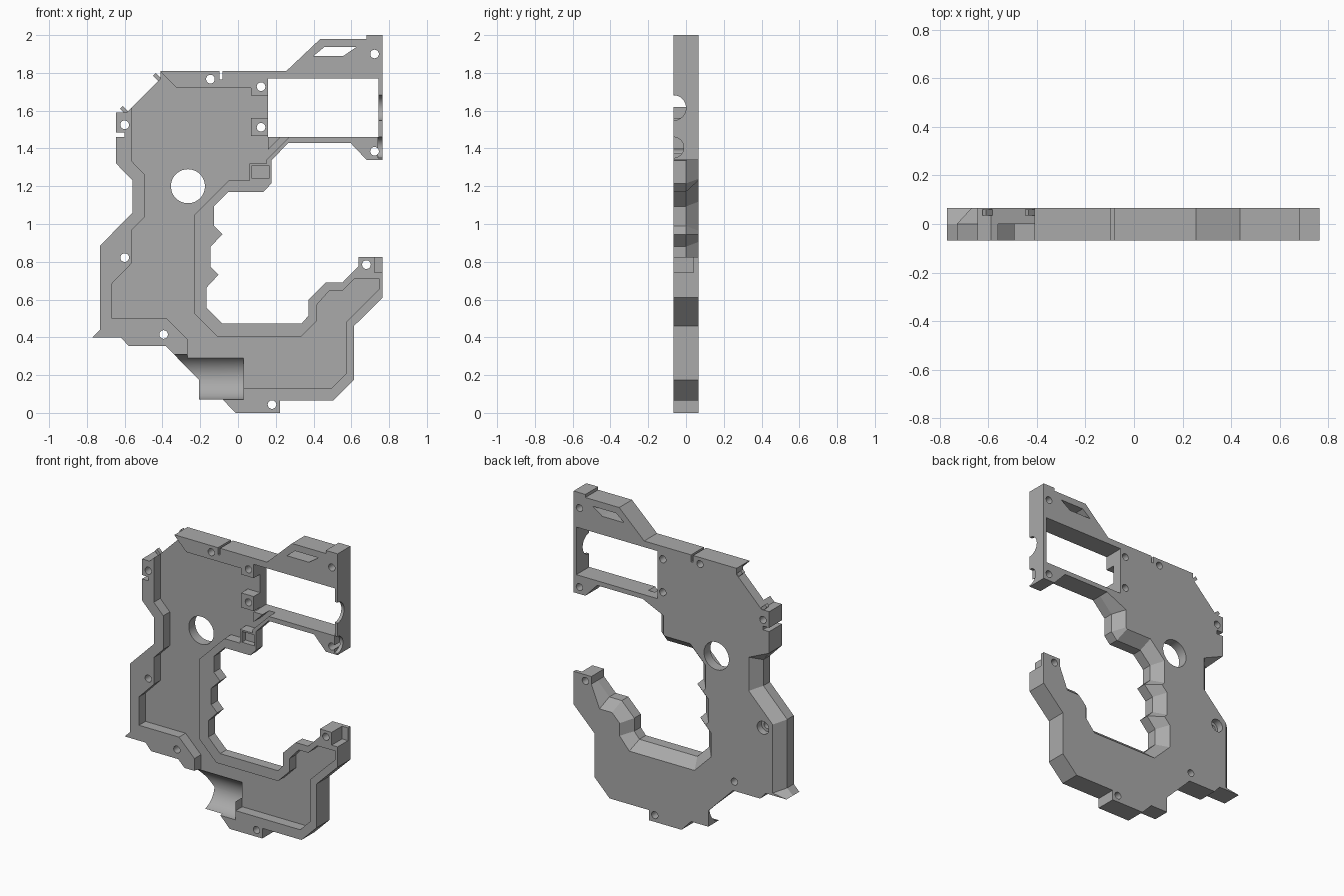
import bpy, bmesh, math
from mathutils import Vector

if "Cube" in bpy.data.objects:
    bpy.data.objects.remove(bpy.data.objects["Cube"])

FRONT, FLOOR, BACK = -0.067, 0.0, 0.065

grey = bpy.data.materials.new("matte grey")
grey.use_nodes = True
grey.diffuse_color = (0.4, 0.4, 0.4, 1)
grey.node_tree.nodes["Principled BSDF"].inputs["Base Color"].default_value = (0.4, 0.4, 0.4, 1)


def loft(name, rings):
    """Solid through matching (y, points) rings, capped at both ends."""
    bm = bmesh.new()
    loops = [[bm.verts.new((x, y, z)) for x, z in pts] for y, pts in rings]
    n = len(loops[0])
    for a, b in zip(loops, loops[1:]):
        for i in range(n):
            j = (i + 1) % n
            bm.faces.new((a[i], a[j], b[j], b[i]))
    bm.faces.new(loops[0][::-1])
    bm.faces.new(loops[-1])
    bmesh.ops.recalc_face_normals(bm, faces=bm.faces)
    mesh = bpy.data.meshes.new(name)
    bm.to_mesh(mesh)
    bm.free()
    mesh.materials.append(grey)
    ob = bpy.data.objects.new(name, mesh)
    bpy.context.collection.objects.link(ob)
    return ob


def prism(name, pts, y0, y1):
    return loft(name, [(y0, pts), (y1, pts)])


def rect(x0, x1, z0, z1):
    return [(x0, z0), (x1, z0), (x1, z1), (x0, z1)]


def circle(x, z, r, n=32):
    return [(x + r * math.cos(2 * math.pi * i / n), z + r * math.sin(2 * math.pi * i / n))
            for i in range(n)]


def rod_x(name, x0, x1, z, r):
    """Cylinder along x, centred on the front plane."""
    bpy.ops.mesh.primitive_cylinder_add(vertices=64, radius=r, depth=x1 - x0,
                                        location=((x0 + x1) / 2, FRONT, z),
                                        rotation=(0, math.pi / 2, 0))
    ob = bpy.context.object
    ob.name = name
    ob.data.materials.append(grey)
    return ob


def cut(target, cutter):
    mod = target.modifiers.new("cut", "BOOLEAN")
    mod.operation, mod.solver, mod.object = "DIFFERENCE", "EXACT", cutter
    bpy.context.view_layer.objects.active = target
    bpy.ops.object.modifier_apply(modifier=mod.name)
    bpy.data.objects.remove(cutter)


def inset(pts, i, d):
    """Mitred inward offset of one corner of a clockwise outline."""
    p, q, r = (Vector(pts[k % len(pts)]) for k in (i - 1, i, i + 1))
    a, b = (q - p).normalized(), (r - q).normalized()
    na, nb = Vector((a.y, -a.x)), Vector((b.y, -b.x))
    return tuple(q + (na + nb) * (d / (1 + na.dot(nb))))


# Outline: top edge and bracket
top = [(-.41, 1.81), (.256, 1.81), (.436, 1.98), (.68, 1.98), (.68, 2), (.765, 2),
       (.765, 1.34), (.68, 1.34), (.595, 1.43), (.267, 1.43)]
# Hand opening, chamfered on the back
opening = [(.177, 1.337), (.177, 1.215), (.135, 1.17), (-.05, 1.17), (-.127, 1.093),
           (-.127, .99), (-.082, .945), (-.146, .88), (-.146, .775), (-.103, .732),
           (-.167, .663), (-.167, .557), (-.082, .472), (.336, .472), (.373, .515),
           (.373, .6), (.463, .69), (.553, .69)]
# Lower arm and foot
foot = [(.637, .775), (.637, .825), (.765, .825), (.765, .61), (.614, .46), (.614, .175),
        (.505, .066), (.222, .066), (.222, 0), (-.013, 0), (-.082, .072), (-.206, .072),
        (-.206, .175), (-.384, .355), (-.58, .355), (-.62, .4), (-.77, .4)]
# Outer side, chamfered on the back
side = [(-.73, .44), (-.73, .886), (-.558, 1.06), (-.558, 1.23)]
shoulder = [(-.645, 1.32), (-.645, 1.59), (-.59, 1.59), (-.41, 1.77)]

outline = top + opening + foot + side + shoulder
chamfered = set(opening + side)
back = [inset(outline, i, .06) if p in chamfered else p for i, p in enumerate(outline)]
shell = loft("shell_half", [(FRONT, outline), (FLOOR, outline), (BACK, back)])

# Front pocket leaving a raised rim and screw bosses
pocket = [(-.44, 1.835), (-.325, 1.72), (.07, 1.72), (.07, 1.68), (.18, 1.68), (.18, 1.56),
          (.07, 1.56), (.07, 1.465), (.16, 1.465), (.16, 1.395), (.24, 1.475), (.285, 1.475),
          (.15, 1.34), (.15, 1.32), (.06, 1.32), (.06, 1.23), (-.05, 1.23), (-.23, 1.05),
          (-.23, .525), (-.11, .405), (.336, .405), (.418, .488), (.418, .573), (.484, .647),
          (.553, .647), (.617, .71), (.75, .71), (.75, .657), (.571, .48), (.571, .207),
          (.495, .13), (.03, .13), (.03, .19), (-.267, .19), (-.267, .39), (-.378, .5),
          (-.667, .5), (-.667, .685), (-.56, .795), (-.56, .97), (-.492, 1.04),
          (-.492, 1.26), (-.56, 1.33), (-.56, 1.835)]
cut(shell, prism("pocket_cutter", pocket, -.2, FLOOR))

# Window, handle slot, relief slots
for pts in (rect(.16, .745, 1.46, 1.77),
            [(.4, 1.89), (.558, 1.89), (.627, 1.937), (.458, 1.937)],
            rect(-.097, -.082, 1.765, 1.9),
            rect(-.7, -.6, 1.46, 1.485)):
    cut(shell, prism("slot_cutter", pts, -.2, .2))

# Stepped tip and shallow switch recess
cut(shell, prism("tip_cutter", rect(.722, .8, .742, .9), -.2, .04))
cut(shell, prism("recess_cutter", rect(.075, .165, 1.24, 1.31), -.2, -.03))

# Barrel groove and notches in the end wall
cut(shell, rod_x("groove_cutter", -.5, .03, .19, .12))
cut(shell, rod_x("notch_cutter", .7, .8, 1.615, .067))
cut(shell, rod_x("notch_cutter", .742, .8, 1.405, .055))

# Pivot hole and screw holes
cut(shell, prism("pivot_cutter", circle(-.265, 1.2, .09, 48), -.2, .2))
screws = [(-.146, 1.767), (.122, 1.727), (.122, 1.512), (.723, 1.9), (.723, 1.385),
          (-.6, 1.525), (-.6, .822), (-.394, .415), (.68, .785), (.18, .044)]
for x, z in screws:
    cut(shell, prism("screw_cutter", circle(x, z, .023, 20), -.2, .2))
cut(shell, prism("counterbore_cutter", circle(-.6, .822, .042), .02, .2))

# Small alignment pegs on the slanted shoulder
for name, x, z in (("upper_peg", -.425, 1.775), ("lower_peg", -.6, 1.6)):
    peg = [(x - .025, z + .01), (x - .01, z + .025), (x + .025, z - .01), (x + .01, z - .025)]
    prism(name, peg, .035, .06)

bpy.ops.object.select_all(action="DESELECT")
shell.select_set(True)
bpy.context.view_layer.objects.active = shell
bpy.ops.object.shade_smooth_by_angle(angle=math.radians(20))
